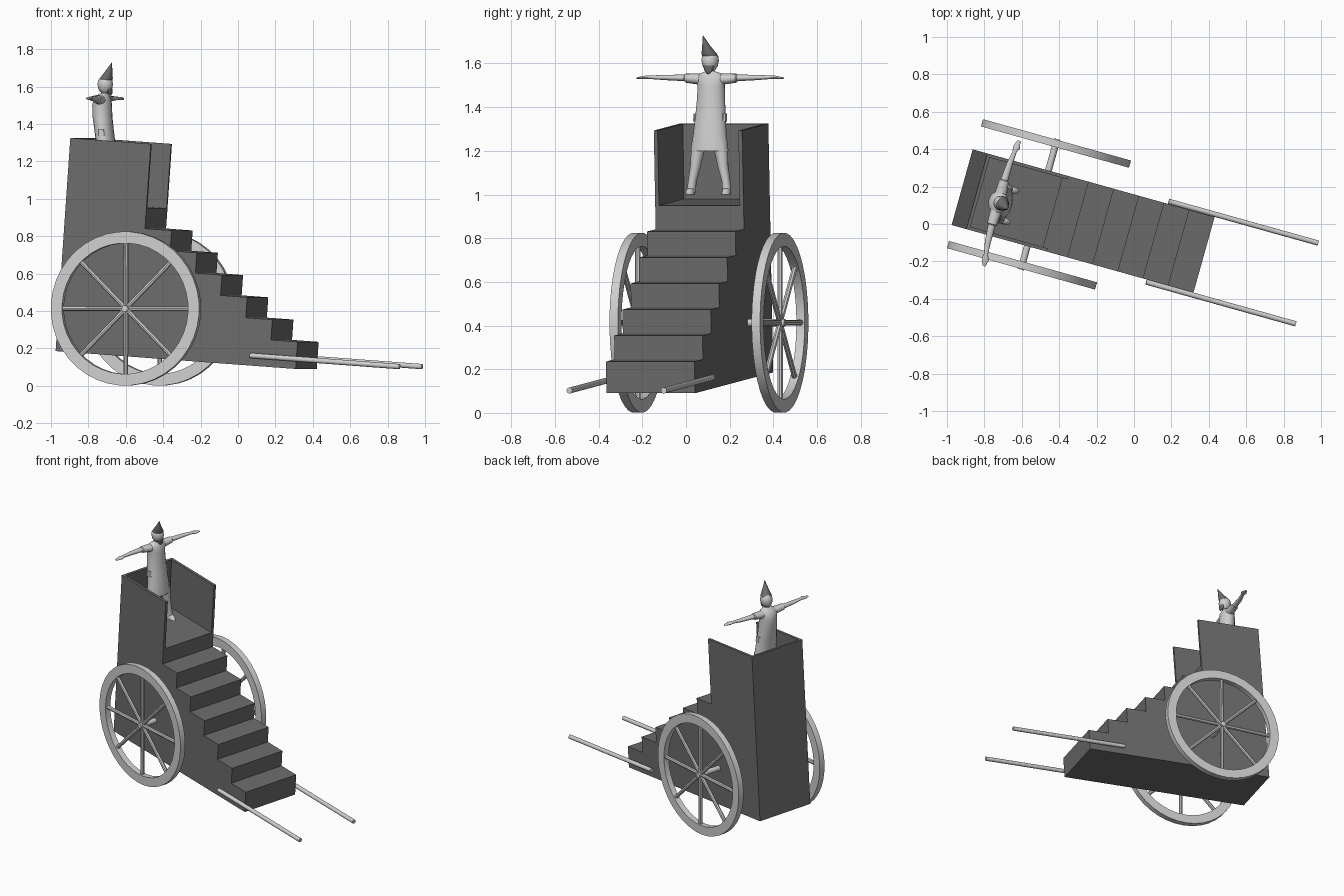
import bpy, bmesh, math
from mathutils import Matrix, Vector

if "Cube" in bpy.data.objects:
    bpy.data.objects.remove(bpy.data.objects["Cube"])

YAW = Matrix.Rotation(math.radians(-15.6), 4, 'Z')
# cart frame: x forward, y sideways, z up, origin on the axle
CART = Matrix.Translation((-0.508, 0.105, 0.413)) @ YAW @ Matrix.Rotation(math.radians(4.1), 4, 'Y')
# figure frame: stands upright, z is the world height
FIG = Matrix.Translation((-0.715, 0.112, 0)) @ YAW


def material(name, v):
    m = bpy.data.materials.new(name)
    m.diffuse_color = (v, v, v, 1)
    m.use_nodes = True
    m.node_tree.nodes["Principled BSDF"].inputs["Base Color"].default_value = m.diffuse_color
    return m


DARK = material("dark grey", 0.15)
LIGHT = material("light grey", 0.62)
MID = material("hat grey", 0.15)


def finish(name, bm, mat, frame, smooth=False):
    bmesh.ops.recalc_face_normals(bm, faces=bm.faces)
    me = bpy.data.meshes.new(name)
    bm.to_mesh(me)
    bm.free()
    me.transform(frame)
    me.materials.append(mat)
    ob = bpy.data.objects.new(name, me)
    bpy.context.collection.objects.link(ob)
    if smooth:
        bpy.ops.object.select_all(action='DESELECT')
        ob.select_set(True)
        bpy.context.view_layer.objects.active = ob
        bpy.ops.object.shade_smooth_by_angle(angle=math.radians(40))
    return ob


def box(name, lo, hi, mat, frame=CART):
    lo, hi = Vector(lo), Vector(hi)
    bm = bmesh.new()
    bmesh.ops.create_cube(bm, size=1, matrix=Matrix.Translation((lo + hi) / 2)
                          @ Matrix.Diagonal((*(hi - lo), 1)))
    return finish(name, bm, mat, frame)


def add_rod(bm, a, b, r, n=12):
    a, b = Vector(a), Vector(b)
    q = (b - a).to_track_quat('Z', 'Y').to_matrix().to_4x4()
    bmesh.ops.create_cone(bm, cap_ends=True, segments=n, radius1=r, radius2=r,
                          depth=(b - a).length, matrix=Matrix.Translation((a + b) / 2) @ q)


def rod(name, a, b, r, mat):
    bm = bmesh.new()
    add_rod(bm, a, b, r)
    return finish(name, bm, mat, CART, True)


def loft(name, rings, mat, axis='Z', n=16, frame=FIG):
    """rings: (x, y, z, radius forward, radius across), stacked along axis"""
    bm = bmesh.new()
    loops = []
    for x, y, z, a, b in rings:
        loop = []
        for i in range(n):
            t = math.tau * i / n
            c, s = a * math.cos(t), b * math.sin(t)
            loop.append(bm.verts.new((x + c, y + s, z) if axis == 'Z' else (x + c, y, z + s)))
        loops.append(loop)
    for p, q in zip(loops, loops[1:]):
        for i in range(n):
            j = (i + 1) % n
            bm.faces.new((p[i], p[j], q[j], q[i]))
    bm.faces.new(loops[0])
    bm.faces.new(loops[-1])
    return finish(name, bm, mat, frame, True)


# staircase body: side profile extruded across the cart
V0, V1, U0, U1, W0, FLOOR, TOP = -0.232, 0.188, -0.403, 0.045, -0.257, 0.541, 0.8855
RUN, RISE, STEPS = 0.148, 0.1088, 6
prof = [(U0, W0), (U0, FLOOR), (U1, FLOOR)]
for i in range(STEPS):
    prof += [(U1 + i * RUN, FLOOR - (i + 1) * RISE), (U1 + (i + 1) * RUN, FLOOR - (i + 1) * RISE)]
prof.append((U1 + STEPS * RUN, W0))
bm = bmesh.new()
face = bm.faces.new([bm.verts.new((u, V0, w)) for u, w in prof])
ext = bmesh.ops.extrude_face_region(bm, geom=[face])
bmesh.ops.translate(bm, vec=(0, V1 - V0, 0),
                    verts=[e for e in ext["geom"] if isinstance(e, bmesh.types.BMVert)])
finish("staircase_body", bm, DARK, CART)

# parapet walls around the platform
T = 0.018
box("right_wall", (U0, V0, FLOOR), (U1, V0 + T, TOP), DARK)
box("left_wall", (U0, V1 - T, FLOOR), (U1, V1, TOP), DARK)
box("back_wall", (U0, V0 + T, FLOOR), (U0 + T, V1 - T, TOP), DARK)

# wheels: square-section rim with eight spokes
R, RI, HALF = 0.412, 0.35, 0.02
for name, v in (("right_wheel", -0.338), ("left_wheel", 0.338)):
    bm = bmesh.new()
    sec = [(R, -HALF), (R, HALF), (RI, HALF), (RI, -HALF)]
    n = 40
    rings = [[bm.verts.new((r * math.cos(math.tau * i / n), v + d, r * math.sin(math.tau * i / n)))
              for r, d in sec] for i in range(n)]
    for i in range(n):
        p, q = rings[i], rings[(i + 1) % n]
        for k in range(4):
            m = (k + 1) % 4
            bm.faces.new((p[k], p[m], q[m], q[k]))
    for i in range(8):
        t = math.tau * i / 8 + math.radians(4)
        add_rod(bm, (0, v, 0), (0.36 * math.cos(t), v, 0.36 * math.sin(t)), 0.013, 8)
    finish(name, bm, LIGHT, CART, True)
rod("axle", (0, -0.362, 0), (0, 0.362, 0), 0.018, LIGHT)

# pulling shafts
for name, v in (("right_shaft", V0 - 0.014), ("left_shaft", V1 + 0.014)):
    rod(name, (0.68, v, -0.203), (1.512, v, -0.203), 0.014, LIGHT)

# figure: coat, head, pointed hat
loft("coat", [(0.015, 0, 1.20, .05, .09), (0.01, 0, 1.28, .05, .079), (0.0, 0, 1.36, .05, .072),
              (-0.01, 0, 1.44, .052, .066), (-0.012, 0, 1.50, .052, .064), (-0.01, 0, 1.535, .045, .07),
              (-0.005, 0, 1.555, .03, .05), (0, 0, 1.565, .018, .02), (0.002, 0, 1.585, .017, .017)], LIGHT)
loft("head", [(0.005, 0, 1.563, .014, .014), (0.005, 0, 1.573, .029, .026), (0.005, 0, 1.59, .038, .035),
              (0.005, 0, 1.612, .042, .04), (0.005, 0, 1.635, .038, .037), (0.005, 0, 1.652, .022, .022)], LIGHT)
loft("hat", [(0.007, 0, 1.635, .037, .037), (0.012, -0.003, 1.645, .035, .035),
             (0.028, -0.012, 1.68, .02, .019), (0.048, -0.022, 1.728, .001, .001)], MID)
loft("beard", [(0.036, 0, 1.553, .004, .006), (0.032, 0, 1.568, .013, .02),
               (0.028, 0, 1.59, .016, .027)], MID)

# arms and legs on both sides
for side, s in (("right", -1), ("left", 1)):
    loft(side + "_arm", [(-0.01, .04 * s, 1.527, .032, .026), (-0.012, .12 * s, 1.533, .026, .021),
                         (-0.012, .125 * s, 1.534, .02, .015), (-0.008, .22 * s, 1.536, .016, .012),
                         (0.0, .285 * s, 1.537, .011, .008), (0.004, .31 * s, 1.536, .02, .008),
                         (0.006, .348 * s, 1.533, .008, .004)], LIGHT, 'Y', 12)
    loft(side + "_leg", [(0.025, .085 * s, 1.01, .022, .021), (0.022, .08 * s, 1.06, .022, .02),
                         (0.02, .065 * s, 1.13, .028, .025), (0.015, .05 * s, 1.24, .036, .036)], LIGHT, n=12)
    loft(side + "_foot", [(0.04, .086 * s, 1.0, .042, .02), (0.035, .086 * s, 1.015, .036, .019),
                          (0.028, .085 * s, 1.028, .022, .017)], LIGHT, n=12)
    loft(side + "_pouch", [(0.005, .068 * s, 1.335, .022, .012), (0.003, .068 * s, 1.372, .02, .012)], LIGHT, n=8)
